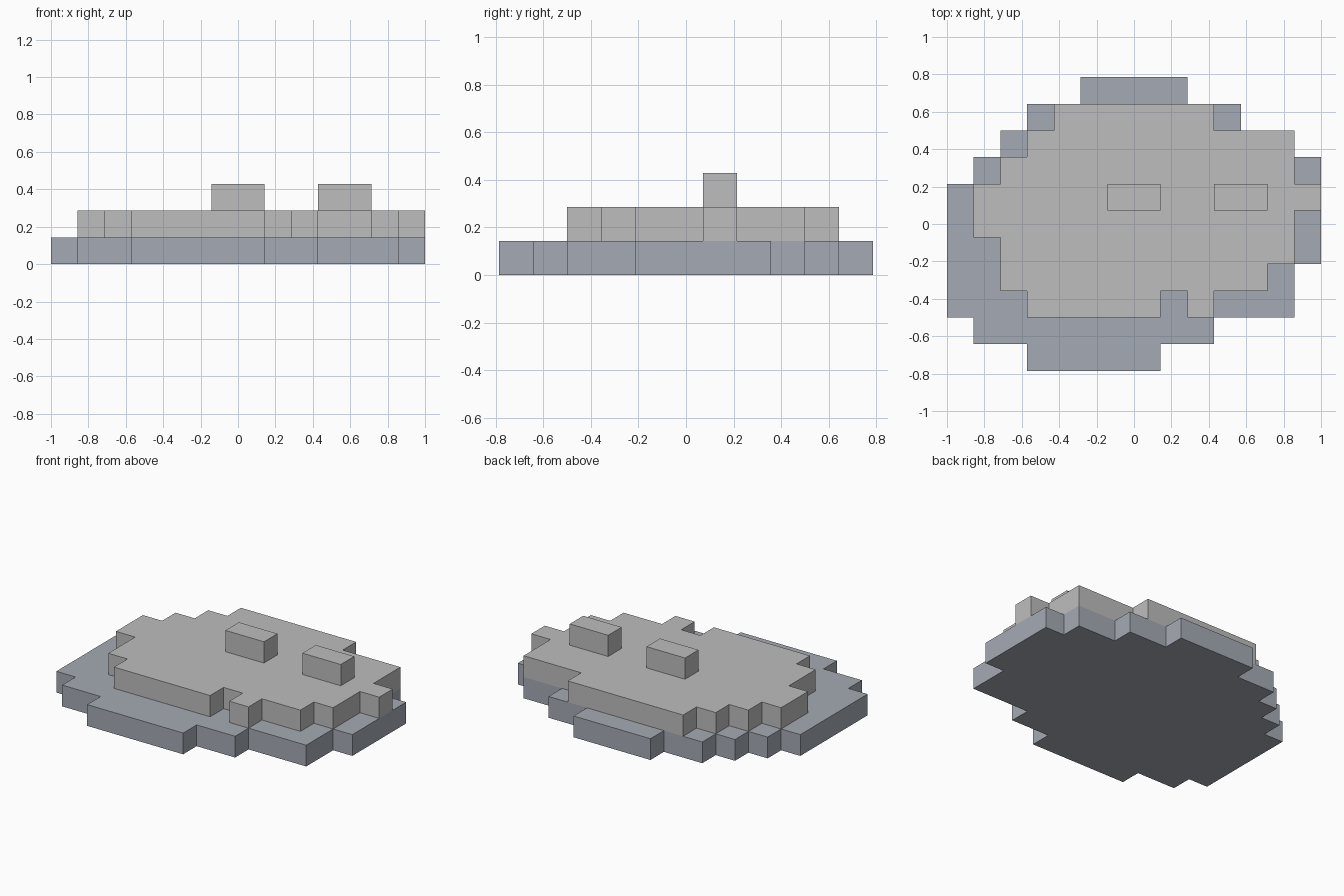
import bpy
import bmesh

cube = bpy.data.objects.get("Cube")
if cube:
    bpy.data.objects.remove(cube, do_unlink=True)

U = 1 / 7  # edge length of one block


def make_material(name, color):
    mat = bpy.data.materials.new(name)
    mat.use_nodes = True
    mat.diffuse_color = color
    mat.node_tree.nodes["Principled BSDF"].inputs["Base Color"].default_value = color
    return mat


def block_layer(name, spans, level, mat):
    """Slab one block high, from (row, first column, end column) spans."""
    bm = bmesh.new()
    for row, first, end in spans:
        for col in range(first, end):
            corners = ((col, row), (col + 1, row), (col + 1, row + 1), (col, row + 1))
            bm.faces.new([bm.verts.new((x * U, (y - 0.5) * U, level * U))
                          for x, y in corners])
    # Merge the cells into one clean outline, then raise it
    bmesh.ops.remove_doubles(bm, verts=bm.verts, dist=0.001)
    bmesh.ops.dissolve_limit(bm, angle_limit=0.01, verts=bm.verts, edges=bm.edges)
    raised = bmesh.ops.extrude_face_region(bm, geom=bm.faces[:])["geom"]
    top = [v for v in raised if isinstance(v, bmesh.types.BMVert)]
    bmesh.ops.translate(bm, verts=top, vec=(0, 0, U))
    bmesh.ops.holes_fill(bm, edges=bm.edges, sides=0)
    bmesh.ops.recalc_face_normals(bm, faces=bm.faces)
    mesh = bpy.data.meshes.new(name)
    bm.to_mesh(mesh)
    bm.free()
    mesh.materials.append(mat)
    obj = bpy.data.objects.new(name, mesh)
    bpy.context.collection.objects.link(obj)
    return obj


blue_grey = make_material("blue grey", (0.376, 0.407, 0.462, 1))
light_grey = make_material("light grey", (0.515, 0.515, 0.515, 1))

# Lower slab, rows from back to front
lower = [(5, -2, 2), (4, -4, 4), (3, -5, 6), (2, -6, 7), (1, -7, 7), (0, -7, 7),
         (-1, -7, 7), (-2, -7, 6), (-3, -7, 6), (-4, -6, 3), (-5, -4, 1)]
block_layer("lower_slab", lower, 0, blue_grey)

# Upper slab, with a notch in its front edge
upper = [(4, -3, 3), (3, -4, 6), (2, -5, 6), (1, -6, 7), (0, -6, 6),
         (-1, -5, 6), (-2, -5, 5), (-3, -4, 1), (-3, 2, 3)]
block_layer("upper_slab", upper, 1, light_grey)

# Two raised blocks on top
for name, col in (("right_raised_block", -1), ("left_raised_block", 3)):
    block_layer(name, [(1, col, col + 2)], 2, light_grey)
